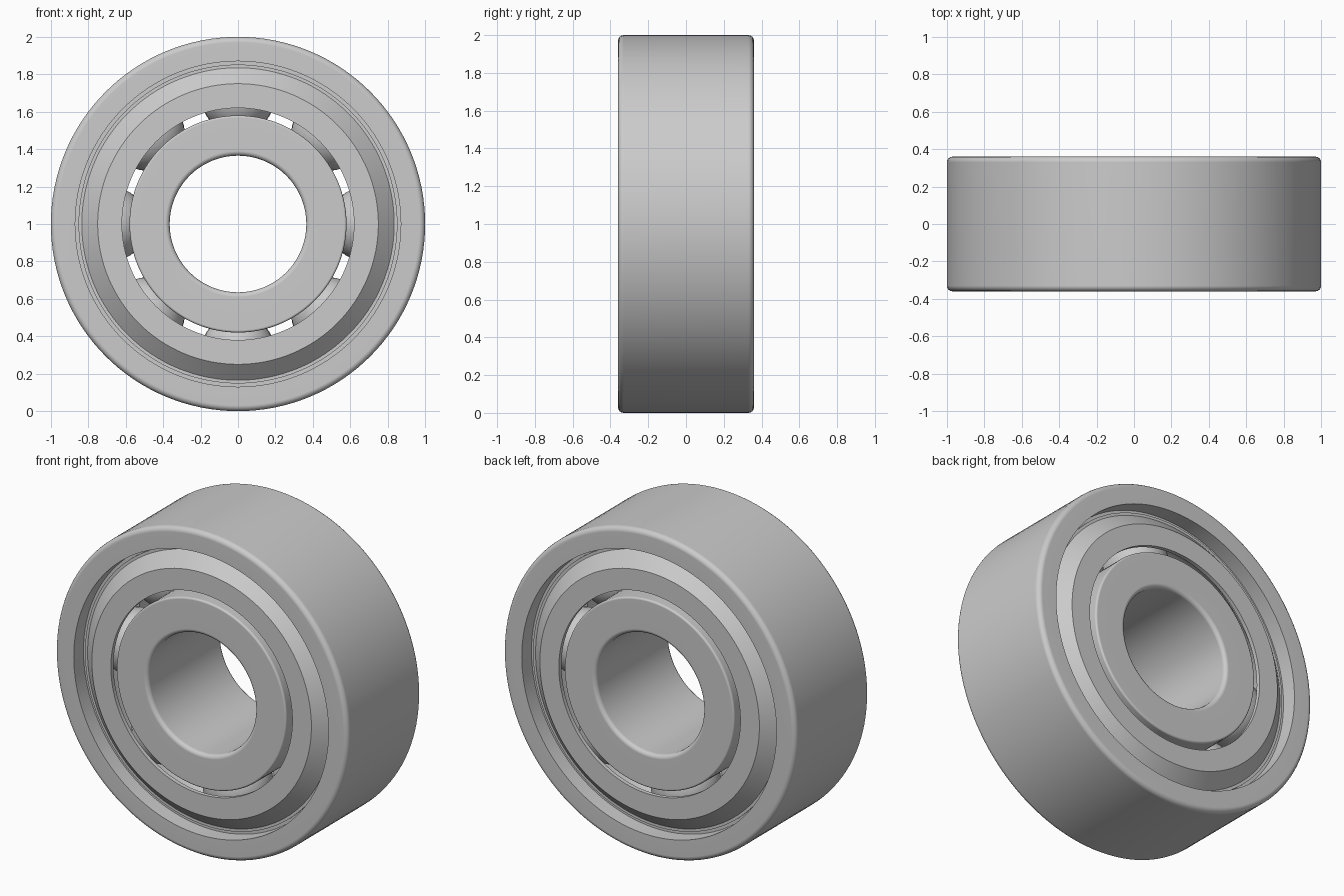
import bpy, bmesh
from math import sin, cos, pi, radians, asin, hypot, sqrt

SEGMENTS = 128
HALF_WIDTH = 0.36
PITCH, BALL = 0.685, 0.2      # ball circle radius and ball radius
BALL_COUNT = 8

if "Cube" in bpy.data.objects:
    bpy.data.objects.remove(bpy.data.objects["Cube"])

steel = bpy.data.materials.new("steel_grey")
steel.use_nodes = True
steel.diffuse_color = (0.6, 0.6, 0.6, 1)
steel.node_tree.nodes["Principled BSDF"].inputs["Base Color"].default_value = (0.6, 0.6, 0.6, 1)


def arc(r, y, radius, start, end, steps=4):
    """Points on an arc in the (radius, depth) plane, angles in degrees."""
    out = []
    for i in range(steps + 1):
        a = radians(start + (end - start) * i / steps)
        out.append((r + radius * cos(a), y + radius * sin(a)))
    return out


def mirrored(half):
    """Complete a half profile, given from the mid plane outwards and back."""
    other = [(r, -y) for r, y in reversed(half) if abs(y) > 1e-6]
    return half + other


def finish(bm, name):
    bmesh.ops.recalc_face_normals(bm, faces=bm.faces)
    mesh = bpy.data.meshes.new(name)
    bm.to_mesh(mesh)
    bm.free()
    mesh.materials.append(steel)
    obj = bpy.data.objects.new(name, mesh)
    bpy.context.collection.objects.link(obj)
    bpy.ops.object.select_all(action='DESELECT')
    obj.select_set(True)
    bpy.context.view_layer.objects.active = obj
    bpy.ops.object.shade_smooth_by_angle(angle=radians(30))
    return obj


def lathe(name, profile):
    """Spin a closed profile around the bearing axis."""
    bm = bmesh.new()
    rings = []
    for i in range(SEGMENTS):
        a = 2 * pi * i / SEGMENTS
        rings.append([bm.verts.new((r * sin(a), y, 1 + r * cos(a))) for r, y in profile])
    n = len(profile)
    for i in range(SEGMENTS):
        here, there = rings[i], rings[(i + 1) % SEGMENTS]
        for j in range(n):
            k = (j + 1) % n
            bm.faces.new((here[j], here[k], there[k], there[j]))
    obj = finish(bm, name)
    weighted = obj.modifiers.new("even_shading", 'WEIGHTED_NORMAL')
    weighted.keep_sharp = True
    return obj


# Outer ring: raceway, shoulder, shield seat, rounded outer rim
shoulder = 0.8
sweep = 90 - 180 / pi * asin((shoulder - PITCH) / BALL)
seat = 0.265
outer = arc(PITCH, 0, BALL, 0, sweep, 8)
outer += [(shoulder, seat), (0.87, seat), (0.87, HALF_WIDTH)]
outer += arc(0.97, HALF_WIDTH - 0.03, 0.03, 90, 0)
lathe("outer_ring", mirrored(outer))

# Inner ring: raceway on the outside, rounded edges and bore
shoulder = 0.58
sweep = 90 - 180 / pi * asin((PITCH - shoulder) / BALL)
inner = arc(PITCH, 0, BALL, 180, 180 - sweep, 8)
inner += arc(shoulder - 0.012, HALF_WIDTH - 0.012, 0.012, 0, 90)
inner += arc(0.39, HALF_WIDTH - 0.025, 0.025, 90, 180)
lathe("inner_ring", mirrored(inner))

# Pressed shields: flat face, cone and seated lip on each side
face, lip, thick = 0.355, 0.275, 0.025
shield = [(0.62, face), (0.75, face), (0.835, lip), (0.852, lip),
          (0.852, lip - 0.012), (0.825, lip - 0.012),
          (0.74, face - thick), (0.62, face - thick)]
for name, side in (("front_shield", -1), ("back_shield", 1)):
    lathe(name, [(r, side * y) for r, y in shield])

# Balls running between the raceways
for i in range(BALL_COUNT):
    a = 2 * pi * i / BALL_COUNT
    bm = bmesh.new()
    bmesh.ops.create_uvsphere(bm, u_segments=32, v_segments=16, radius=BALL)
    bmesh.ops.translate(bm, verts=bm.verts, vec=(PITCH * sin(a), 0, 1 + PITCH * cos(a)))
    finish(bm, f"ball_{i + 1}")
